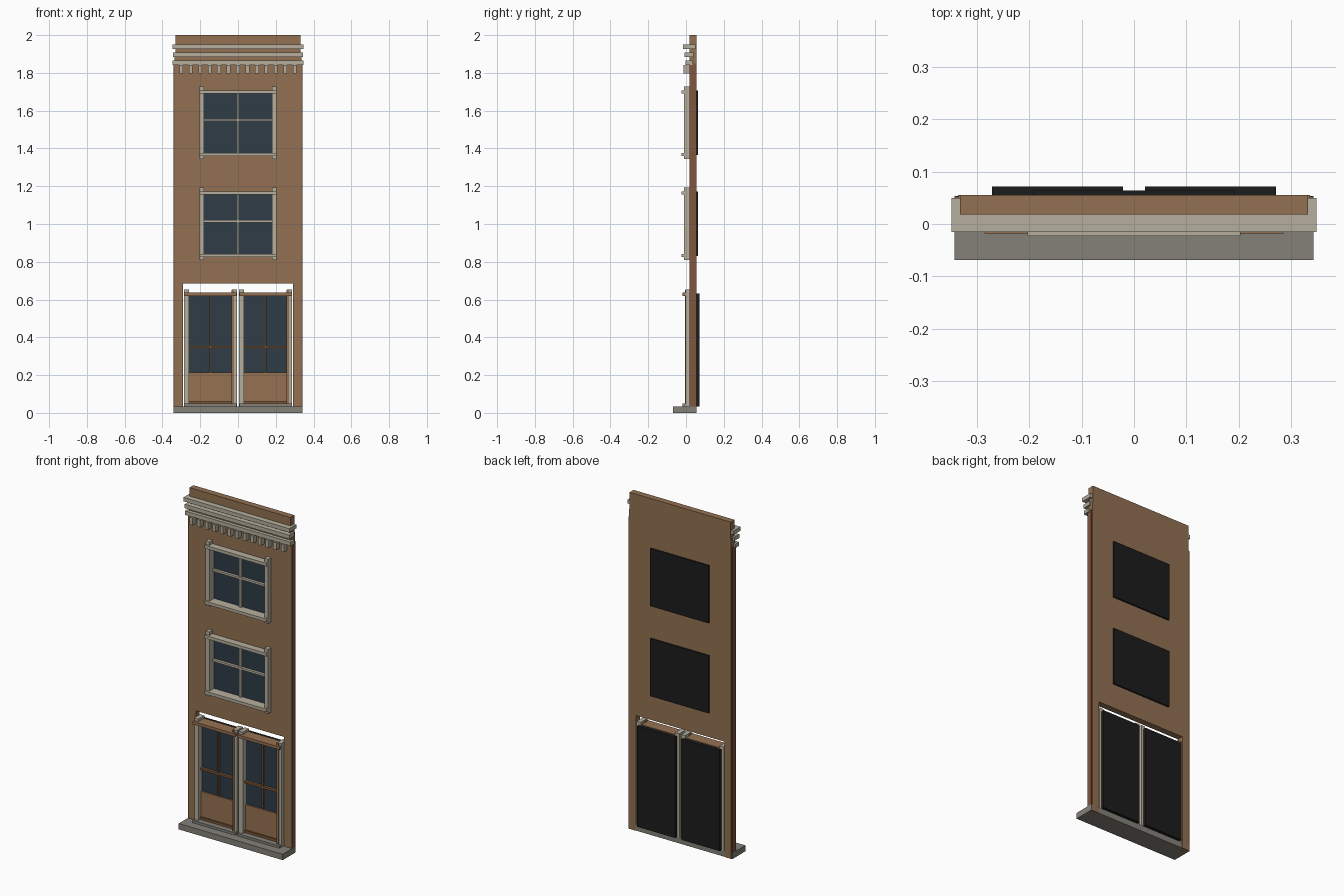
import bpy, bmesh

if "Cube" in bpy.data.objects:
    bpy.data.objects.remove(bpy.data.objects["Cube"])


def material(name, r, g, b):
    m = bpy.data.materials.new(name)
    m.diffuse_color = (r, g, b, 1)
    m.use_nodes = True
    m.node_tree.nodes["Principled BSDF"].inputs["Base Color"].default_value = m.diffuse_color
    return m


WALL = material("brown wall", 0.29, 0.165, 0.085)
WOOD = material("door wood", 0.30, 0.165, 0.083)
BAR = material("dark wood bar", 0.20, 0.095, 0.04)
EDGE = material("red brown edge", 0.22, 0.09, 0.05)
STONE = material("pale stone", 0.47, 0.43, 0.34)
STEP = material("grey step", 0.23, 0.22, 0.19)
GLASS = material("dark blue glass", 0.028, 0.045, 0.062)
BLACK = material("black backing", 0.012, 0.012, 0.012)


def finish(name, bm, mat):
    bmesh.ops.recalc_face_normals(bm, faces=bm.faces)
    me = bpy.data.meshes.new(name)
    bm.to_mesh(me)
    bm.free()
    me.materials.append(mat)
    ob = bpy.data.objects.new(name, me)
    bpy.context.collection.objects.link(ob)
    return ob


def boxes(name, mat, *ranges):
    """One object made of boxes, each given as (x0, x1, y0, y1, z0, z1)."""
    bm = bmesh.new()
    for x0, x1, y0, y1, z0, z1 in ranges:
        for v in bmesh.ops.create_cube(bm, size=1)["verts"]:
            v.co = (x1 if v.co.x > 0 else x0,
                    y1 if v.co.y > 0 else y0,
                    z1 if v.co.z > 0 else z0)
    return finish(name, bm, mat)


FRONT, BACK = 0.018, 0.055
WINDOWS = (0.81, 1.345)            # bottom of each window's side posts


# Wall: grid of cells with the openings left out, then thickened
def wall():
    xs = [-0.335, -0.29, -0.183, 0.183, 0.29, 0.335]
    zs = [0.0, 0.685, 0.84, 1.16, 1.375, 1.695, 1.90]
    bm = bmesh.new()
    v = [[bm.verts.new((x, FRONT, z)) for z in zs] for x in xs]
    for i in range(5):
        for k in range(6):
            door = k == 0 and 1 <= i <= 3
            window = k in (2, 4) and i == 2
            if not door and not window:
                bm.faces.new((v[i][k], v[i + 1][k], v[i + 1][k + 1], v[i][k + 1]))
    loose = [p for p in bm.verts if not p.link_faces]
    bmesh.ops.delete(bm, geom=loose, context="VERTS")
    geom = bmesh.ops.extrude_face_region(bm, geom=bm.faces[:], use_keep_orig=True)["geom"]
    for p in geom:
        if isinstance(p, bmesh.types.BMVert):
            p.co.y = BACK
    finish("wall", bm, WALL)


wall()
boxes("parapet", WALL, (-0.332, 0.332, FRONT, BACK, 1.90, 2.0))
boxes("side_strips", EDGE, *[(min(s * 0.334, s * 0.342), max(s * 0.334, s * 0.342),
                              0.02, 0.052, 0.035, 1.85) for s in (-1, 1)])
boxes("front_step", STEP, (-0.342, 0.342, -0.069, 0.053, 0.0, 0.035))

# Cornice: three bands over a row of small blocks
boxes("cornice_bands", STONE,
      (-0.348, 0.348, -0.015, 0.05, 1.927, 1.95),
      (-0.344, 0.344, -0.009, 0.04, 1.885, 1.908),
      (-0.348, 0.348, -0.002, 0.034, 1.842, 1.865))
boxes("cornice_blocks", STONE,
      *[(i * 0.05 - 0.01, i * 0.05 + 0.01, -0.012, FRONT + 0.002, 1.798, 1.842)
        for i in range(-6, 7)])

# Windows
for n, z in enumerate(WINDOWS, 1):
    boxes(f"window_{n}_posts", STONE,
          (-0.205, -0.18, -0.01, 0.04, z, z + 0.383),
          (0.18, 0.205, -0.01, 0.04, z, z + 0.383))
    boxes(f"window_{n}_lintel_and_sill", STONE,
          (-0.203, 0.203, -0.023, 0.04, z + 0.014, z + 0.032),
          (-0.203, 0.203, -0.023, 0.04, z + 0.345, z + 0.363))
    boxes(f"window_{n}_bars", STONE,
          (-0.006, 0.006, 0.018, 0.034, z + 0.032, z + 0.345),
          (-0.18, 0.18, 0.016, 0.034, z + 0.199, z + 0.211))
    boxes(f"window_{n}_glass", GLASS, (-0.18, 0.18, 0.032, 0.04, z + 0.03, z + 0.35))
    boxes(f"window_{n}_backing", BLACK, (-0.192, 0.192, 0.041, 0.064, z + 0.02, z + 0.362))

# Pair of doors
for side, c in (("left", -0.146), ("right", 0.146)):
    boxes(f"{side}_door_posts", STONE,
          (c - 0.14, c - 0.113, -0.002, 0.054, 0.035, 0.652),
          (c + 0.113, c + 0.14, -0.002, 0.054, 0.035, 0.652))
    boxes(f"{side}_door_post_trim", WOOD,
          (c + 0.112, c + 0.124, -0.005, 0.03, 0.05, 0.65))
    boxes(f"{side}_door_header", WOOD, (c - 0.139, c + 0.139, -0.018, 0.05, 0.62, 0.637))
    boxes(f"{side}_door_sill", STEP, (c - 0.139, c + 0.139, -0.018, 0.05, 0.035, 0.049))
    boxes(f"{side}_door_kick_strip", BAR, (c - 0.113, c + 0.113, 0.015, 0.04, 0.049, 0.063))
    boxes(f"{side}_door_panel", WOOD, (c - 0.113, c + 0.113, 0.024, 0.045, 0.063, 0.213))
    boxes(f"{side}_door_glass", GLASS, (c - 0.113, c + 0.113, 0.032, 0.045, 0.213, 0.62))
    boxes(f"{side}_door_bars", BAR,
          (c - 0.004, c + 0.004, 0.02, 0.034, 0.213, 0.62),
          (c - 0.113, c + 0.113, 0.016, 0.034, 0.343, 0.355))
    boxes(f"{side}_door_backing", BLACK, (c - 0.125, c + 0.125, 0.046, 0.071, 0.035, 0.633))
